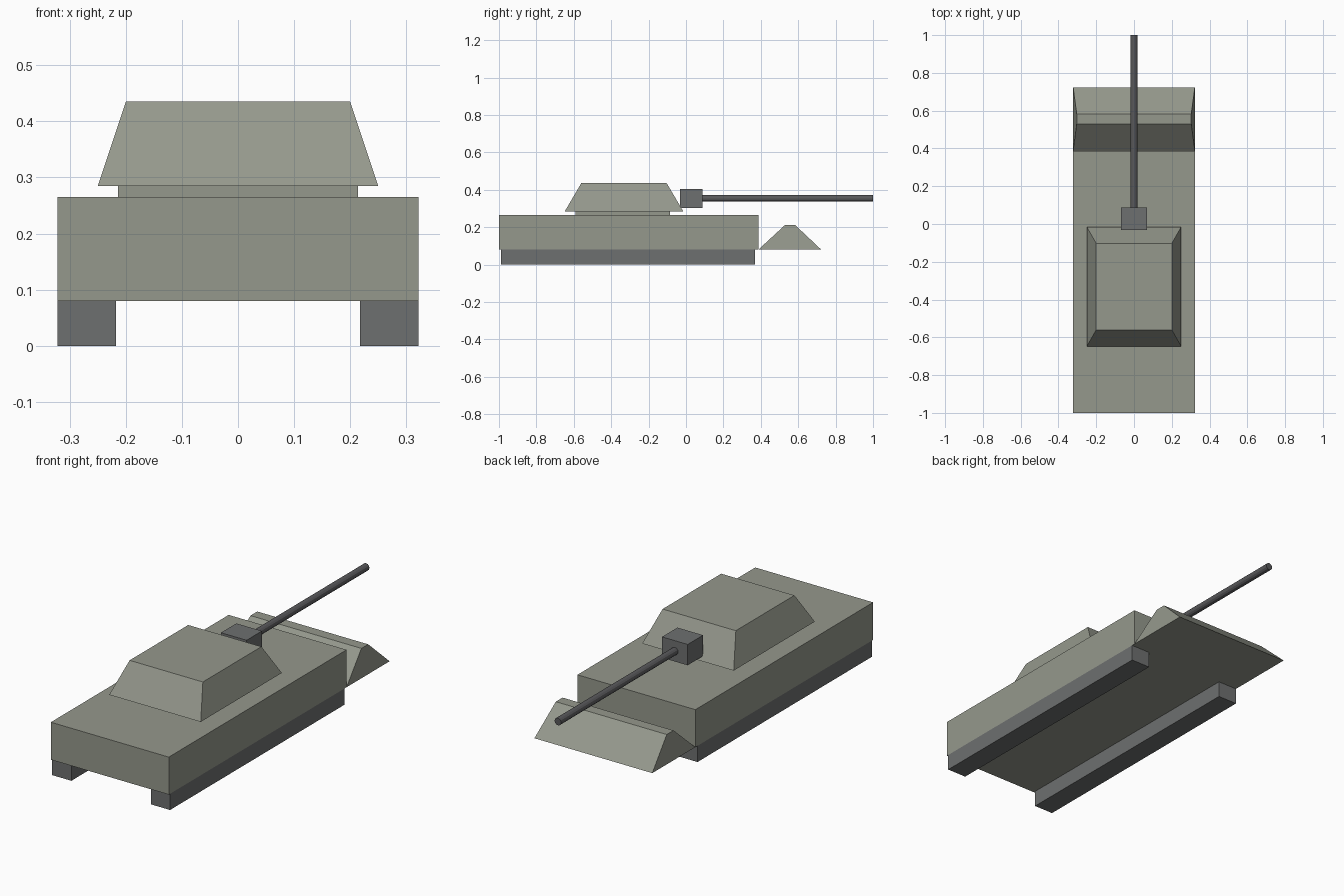
import bpy
import math

cube = bpy.data.objects.get("Cube")
if cube:
    bpy.data.objects.remove(cube, do_unlink=True)


def make_material(name, color):
    mat = bpy.data.materials.new(name)
    mat.use_nodes = True
    mat.diffuse_color = (*color, 1)
    mat.node_tree.nodes["Principled BSDF"].inputs["Base Color"].default_value = (*color, 1)
    return mat


olive = make_material("olive grey armour", (0.30, 0.315, 0.265))
steel = make_material("steel grey", (0.155, 0.16, 0.16))
gunmetal = make_material("dark gunmetal", (0.10, 0.10, 0.105))


def frustum(name, mat, bottom, top, z0, z1):
    """Block between two rectangles, each given as (x0, x1, y0, y1)."""
    verts = []
    for (x0, x1, y0, y1), z in ((bottom, z0), (top, z1)):
        verts += [(x0, y0, z), (x1, y0, z), (x1, y1, z), (x0, y1, z)]
    sides = [(i, (i + 1) % 4, (i + 1) % 4 + 4, i + 4) for i in range(4)]
    mesh = bpy.data.meshes.new(name)
    mesh.from_pydata(verts, [], [(3, 2, 1, 0), (4, 5, 6, 7)] + sides)
    mesh.materials.append(mat)
    obj = bpy.data.objects.new(name, mesh)
    bpy.context.collection.objects.link(obj)
    return obj


def box(name, mat, rect, z0, z1):
    return frustum(name, mat, rect, rect, z0, z1)


# Hull and tracks
box("hull", olive, (-0.322, 0.322, -1, 0.387), 0.08, 0.265)
for name, x0, x1 in (("left_track", 0.217, 0.322), ("right_track", -0.322, -0.217)):
    box(name, steel, (x0, x1, -0.99, 0.37), 0, 0.08)

# Sloped wedge at the gun end
frustum("nose_wedge", olive, (-0.322, 0.322, 0.387, 0.723),
        (-0.303, 0.303, 0.53, 0.583), 0.08, 0.212)

# Turret on its ring
box("turret_ring", olive, (-0.214, 0.214, -0.59, -0.085), 0.265, 0.285)
frustum("turret", olive, (-0.25, 0.25, -0.648, -0.015),
        (-0.2, 0.2, -0.56, -0.103), 0.285, 0.435)

# Gun mount and barrel
box("gun_mount", steel, (-0.07, 0.07, -0.033, 0.087), 0.302, 0.405)
bpy.ops.mesh.primitive_cylinder_add(vertices=12, radius=0.018, depth=0.96,
                                    location=(0, 0.52, 0.354),
                                    rotation=(math.pi / 2, 0, 0))
barrel = bpy.context.object
barrel.name = "gun_barrel"
barrel.data.materials.append(gunmetal)
